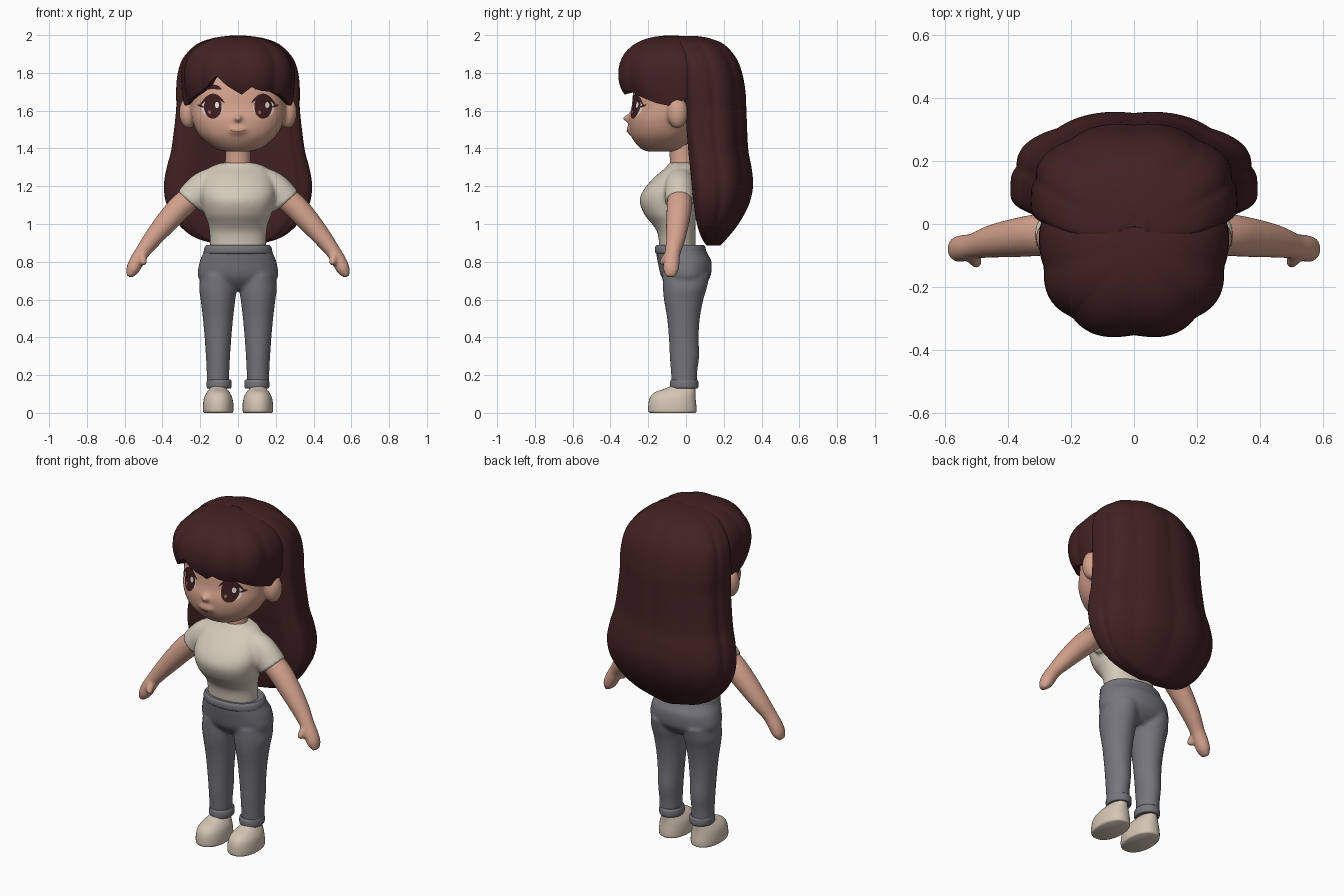
import bpy, bmesh, math
from mathutils import Vector, Matrix
from mathutils.bvhtree import BVHTree

if "Cube" in bpy.data.objects:
    bpy.data.objects.remove(bpy.data.objects["Cube"])

def material(name, r, g, b):
    m = bpy.data.materials.new(name)
    m.diffuse_color = (r, g, b, 1)
    m.use_nodes = True
    m.node_tree.nodes["Principled BSDF"].inputs["Base Color"].default_value = m.diffuse_color
    return m

SKIN = material("skin", .66, .36, .265)
HAIR = material("hair_brown", .056, .016, .017)
SHIRT = material("cream_cloth", .66, .59, .49)
DENIM = material("grey_denim", .18, .18, .2)
SHOE = material("shoe_cream", .66, .56, .46)
DARK = material("eye_dark", .045, .012, .013)
WHITE = material("eye_white", .8, .74, .7)
LIP = material("lip_brown", .33, .12, .085)

def sgnpow(v, e):
    return math.copysign(abs(v) ** e, v)

def catmull(rings, steps):
    """Smooth curve through all ring values."""
    out, n = [], len(rings)
    for i in range(n - 1):
        p = [rings[max(0, min(n - 1, i + k))] for k in (-1, 0, 1, 2)]
        for s in range(steps):
            t = s / steps
            out.append([.5 * (2 * b + (c - a) * t + (2 * a - 5 * b + 4 * c - d) * t * t
                              + (3 * b - a - 3 * c + d) * t ** 3) for a, b, c, d in zip(*p)])
    return out + [list(rings[-1])]

def loft(bm, rings, upright=False, n=40, power=2.0, ridge=(0, 0), hollow=0, steps=5):
    """Skin over rings of (x, y, z, half width, half depth)."""
    pts, loops = catmull(rings, steps), []
    for i, (x, y, z, w, d) in enumerate(pts):
        t = Vector((0, 0, 1))
        if not upright:
            t = (Vector(pts[min(i + 1, len(pts) - 1)][:3]) - Vector(pts[max(i - 1, 0)][:3])).normalized()
        u = Vector((0, 1, 0)).cross(t).normalized()
        v = t.cross(u)
        loop = []
        for k in range(n):
            a = 2 * math.pi * k / n
            s = math.sin(a)
            g = 1 + ridge[1] * (abs(math.sin(ridge[0] * (a - math.pi / 2))) - .7)
            depth = g * sgnpow(s, 2 / power)
            if hollow:  # widest near the front, front side pressed in
                depth = -.3 + (1.3 * g * s if s > 0 else -g * abs(s) ** .5 * (1 - hollow * s ** 4))
            loop.append(bm.verts.new(Vector((x, y, z)) + u * (w * g * sgnpow(math.cos(a), 2 / power))
                                     + v * (d * depth)))
        loops.append(loop)
    for a, b in zip(loops, loops[1:]):
        for k in range(n):
            bm.faces.new((a[k], a[(k + 1) % n], b[(k + 1) % n], b[k]))
    bm.faces.new(loops[0][::-1])
    bm.faces.new(loops[-1])

def column(bm, rows, cx=0, **kw):
    """Upright loft; rows of (z, half width, front y, back y)."""
    loft(bm, [(cx, (f + b) / 2, z, w, (b - f) / 2) for z, w, f, b in rows], upright=True, **kw)

def ball(bm, loc, size):
    bmesh.ops.create_uvsphere(bm, u_segments=24, v_segments=16, radius=1,
                              matrix=Matrix.Translation(loc) @ Matrix.Diagonal((*size, 1)))

def finish(bm, name, mat, fuse=0, recalc=True):
    if recalc:
        bmesh.ops.recalc_face_normals(bm, faces=bm.faces[:])
    for f in bm.faces:
        f.smooth = True
    for e in bm.edges:
        if len(e.link_faces) == 2 and e.calc_face_angle(0) > math.radians(45):
            e.smooth = False
    me = bpy.data.meshes.new(name)
    bm.to_mesh(me)
    bm.free()
    me.materials.append(mat)
    ob = bpy.data.objects.new(name, me)
    bpy.context.collection.objects.link(ob)
    if fuse:  # melt overlapping pieces into one soft skin
        r = ob.modifiers.new("fuse", 'REMESH')
        r.mode, r.voxel_size, r.use_smooth_shade = 'VOXEL', fuse, True
        s = ob.modifiers.new("soften", 'SMOOTH')
        s.factor, s.iterations = .5, 4
    return ob

# Head with ears and nose
bm = bmesh.new()
column(bm, [(1.383, .06, -.2, -.06), (1.40, .12, -.24, -.02), (1.45, .187, -.283, .03), (1.5, .224, -.3, .06),
            (1.56, .245, -.303, .08), (1.62, .252, -.288, .1), (1.7, .25, -.28, .1), (1.8, .235, -.26, .1),
            (1.9, .17, -.2, .05)], power=2.2)
ball(bm, (0, -.305, 1.56), (.022, .03, .02))
ball(bm, (0, -.285, 1.5), (.06, .03, .03))
for s in (1, -1):
    ball(bm, (s * .262, -.045, 1.59), (.05, .055, .085))
head = finish(bm, "head", SKIN, .011)

# Neck
bm = bmesh.new()
column(bm, [(1.27, .075, -.09, .05), (1.325, .068, -.085, .045), (1.42, .065, -.09, .04)])
finish(bm, "neck", SKIN)

# Face details as thin plates laid on the head
bpy.context.view_layer.update()
tree = BVHTree.FromObject(head, bpy.context.evaluated_depsgraph_get())

def decal(name, cx, cz, rx, rz, mat, lift, bend=0, tilt=0):
    bm = bmesh.new()
    def vert(r, a):
        u = r * math.cos(a)
        x, z = cx + rx * u, cz + rz * r * math.sin(a) + bend * u * u + tilt * u
        hit = tree.ray_cast(Vector((x, -1, z)), Vector((0, 1, 0)))[0]
        return bm.verts.new((x, (hit.y if hit else -.2) - lift, z))
    n = 28
    mid = vert(0, 0)
    loops = [[vert(r / 4, 2 * math.pi * k / n) for k in range(n)] for r in range(1, 5)]
    for k in range(n):
        j = (k + 1) % n
        bm.faces.new((mid, loops[0][k], loops[0][j]))
        for a, b in zip(loops, loops[1:]):
            bm.faces.new((a[k], b[k], b[j], a[j]))
    finish(bm, name, mat, recalc=False)

for s, side in ((1, "left"), (-1, "right")):
    decal("eye_white_" + side, s * .137, 1.615, .055, .05, WHITE, .002)
    decal("iris_" + side, s * .133, 1.62, .047, .062, DARK, .004)
    decal("eye_glint_" + side, s * .133 + .022, 1.63, .011, .016, WHITE, .006)
    decal("eye_small_glint_" + side, s * .133 - .018, 1.592, .008, .009, LIP, .006)
    decal("lash_" + side, s * .137, 1.678, .066, .012, DARK, .006, -.045, -s * .008)
    decal("lash_flick_" + side, s * .197, 1.625, .018, .006, DARK, .006, 0, s * .006)
    decal("brow_" + side, s * .132, 1.726, .045, .012, DARK, .004, -.012)
decal("mouth", 0, 1.489, .045, .004, LIP, .003, .009)

# Back hair with strand ridges
bm = bmesh.new()
column(bm, [(.885, .07, .11, .18), (.925, .22, .085, .22), (1.0, .315, .06, .28), (1.1, .374, .045, .335),
            (1.2, .39, .035, .358), (1.3, .375, .025, .35), (1.4, .35, .015, .332), (1.6, .326, 0, .323),
            (1.7, .326, -.005, .318), (1.8, .317, -.01, .3), (1.88, .288, -.02, .268), (1.95, .22, -.04, .205),
            (1.982, .14, -.04, .13), (1.995, .06, -.02, .06)], n=108, ridge=(4.5, .045), hollow=.6)
finish(bm, "back_hair", HAIR)

# Fringe cap: lower edge follows strand tips by angle from the front
EDGE = [(-180, 1.72), (-110, 1.68), (-90, 1.625), (-75, 1.64), (-50, 1.685), (-32, 1.725), (-19, 1.785),
        (-10, 1.735), (3, 1.685), (12, 1.725), (22, 1.705), (38, 1.70), (55, 1.675), (75, 1.64),
        (90, 1.625), (110, 1.68), (180, 1.72)]

def edge_height(d):
    for (a, za), (b, zb) in zip(EDGE, EDGE[1:]):
        if a <= d <= b:
            return za + (zb - za) * (d - a) / (b - a)

bm = bmesh.new()
N, columns_ = 120, []
top = bm.verts.new((0, -.08, 1.998))
for k in range(N):
    d = -180 + 360 * k / N
    a = math.radians(d - 90)
    low = edge_height(d)
    ridge = 1 + .05 * (abs(math.sin(math.radians(4.5 * d))) - .6)
    rows = []
    for i in range(1, 13):
        p = math.pi / 2 * i / 12
        rows.append((math.sin(p) ** .88, 1.79 + .208 * max(0, math.cos(p)) ** .88))
    curl = 2 + 8 * max(0, math.cos(math.radians(d)))
    for i in range(1, 6):
        z = 1.79 + (low - 1.79) * i / 5
        rows.append((1 - curl * (1.79 - z) ** 2, z))
    rows.append((rows[-1][0] * .82, low + .012))
    columns_.append([bm.verts.new((.298 * f * ridge * sgnpow(math.cos(a), .88),
                                   -.08 + .281 * f * ridge * sgnpow(math.sin(a), .88), z)) for f, z in rows])
for k in range(N):
    a, b = columns_[k], columns_[(k + 1) % N]
    bm.faces.new((top, a[0], b[0]))
    for i in range(len(a) - 1):
        bm.faces.new((a[i], a[i + 1], b[i + 1], b[i]))
finish(bm, "fringe_hair", HAIR)

# Shirt with sleeves
bm = bmesh.new()
column(bm, [(.865, .147, -.14, .05), (.95, .151, -.15, .05), (1.0, .158, -.18, .05), (1.05, .177, -.22, .055),
            (1.12, .192, -.245, .06), (1.18, .197, -.225, .06), (1.25, .18, -.165, .06), (1.3, .15, -.105, .055),
            (1.325, .085, -.09, .05)], power=2.2)
for s in (1, -1):
    loft(bm, [(s * .08, -.03, 1.248, .065, .07), (s * .18, -.035, 1.2, .08, .077),
              (s * .258, -.035, 1.118, .082, .078)])
finish(bm, "shirt", SHIRT, .011)

for s, side in ((1, "left"), (-1, "right")):
    # Arm, mitten hand and thumb
    bm = bmesh.new()
    loft(bm, [(s * x, y, z, w, d) for x, y, z, w, d in (
        (.2, -.035, 1.18, .06, .06), (.295, -.035, 1.1, .065, .066), (.37, -.043, 1.02, .06, .062),
        (.45, -.055, .925, .049, .052), (.507, -.07, .85, .039, .041), (.537, -.076, .80, .039, .042),
        (.56, -.08, .755, .034, .04), (.578, -.085, .722, .014, .022))])
    loft(bm, [(s * x, y, z, r, r) for x, y, z, r in (
        (.515, -.08, .85, .024), (.505, -.11, .815, .022), (.498, -.13, .785, .014))], n=20)
    finish(bm, "arm_" + side, SKIN, .009)
    # Trouser cuff
    bm = bmesh.new()
    column(bm, [(.128, .06, -.078, .058), (.138, .066, -.085, .065), (.165, .066, -.085, .065),
                (.177, .06, -.078, .058)], cx=s * .1)
    finish(bm, "cuff_" + side, DENIM)
    # Shoe with a slim sole
    bm = bmesh.new()
    column(bm, [(0, .074, -.188, .048), (.008, .08, -.199, .055), (.035, .081, -.2, .055), (.065, .078, -.196, .052),
                (.09, .071, -.185, .05), (.112, .058, -.16, .05), (.127, .047, -.115, .05),
                (.145, .043, -.07, .045)], cx=s * .105, power=2.2)
    finish(bm, "shoe_" + side, SHOE)

# Trousers
bm = bmesh.new()
column(bm, [(.655, .1, -.07, .07), (.69, .185, -.108, .108), (.73, .213, -.134, .132), (.8, .203, -.15, .135),
            (.84, .187, -.157, .115), (.875, .174, -.16, .1)], power=2.15)
for s in (1, -1):
    column(bm, [(.14, .057, -.075, .058), (.22, .06, -.08, .06), (.3, .064, -.086, .07), (.4, .071, -.091, .067),
                (.5, .08, -.1, .073), (.6, .092, -.117, .092), (.66, .1, -.122, .11), (.73, .09, -.125, .125)],
           cx=s * .106)
finish(bm, "trousers", DENIM, .01)

# Waistband
bm = bmesh.new()
column(bm, [(.842, .178, -.157, .1), (.852, .182, -.164, .106), (.875, .177, -.164, .103), (.888, .168, -.156, .096)],
       power=2.15)
finish(bm, "waistband", DENIM)
